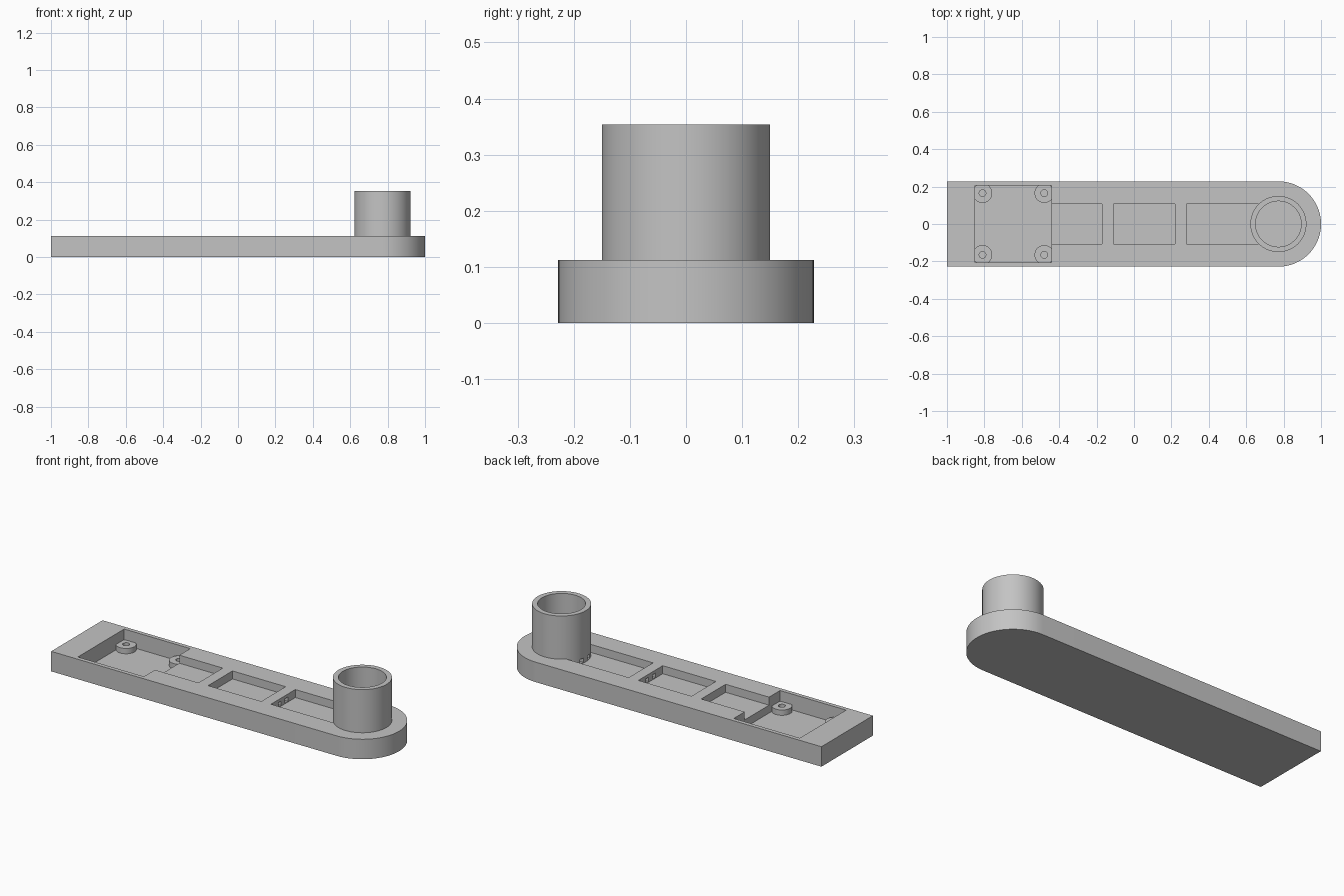
import bpy
import bmesh
import math
from mathutils import Matrix, Vector

cube = bpy.data.objects.get("Cube")
if cube:
    bpy.data.objects.remove(cube, do_unlink=True)

HALF_W, TOP = 0.228, 0.112       # base half width and height
BOARD_Z, WIRE_Z = 0.023, 0.067   # deep and shallow pocket floors
ROUND_X = 1 - HALF_W             # centre of the rounded end
ABOVE = 0.2

grey = bpy.data.materials.new("plain grey")
grey.use_nodes = True
colour = (0.55, 0.55, 0.55, 1)
grey.diffuse_color = colour
grey.node_tree.nodes["Principled BSDF"].inputs["Base Color"].default_value = colour


def make(name, bm):
    mesh = bpy.data.meshes.new(name)
    bm.to_mesh(mesh)
    bm.free()
    mesh.materials.append(grey)
    obj = bpy.data.objects.new(name, mesh)
    bpy.context.collection.objects.link(obj)
    return obj


def box(name, x, y, z):
    bm = bmesh.new()
    size = [b - a for a, b in (x, y, z)]
    mid = Vector([(a + b) / 2 for a, b in (x, y, z)])
    bmesh.ops.create_cube(bm, size=1, matrix=Matrix.Translation(mid) @ Matrix.Diagonal((*size, 1)))
    return make(name, bm)


def cylinder(name, x, y, radius, z0, z1, sides=64):
    bm = bmesh.new()
    bmesh.ops.create_cone(bm, cap_ends=True, segments=sides, radius1=radius, radius2=radius,
                          depth=z1 - z0, matrix=Matrix.Translation((x, y, (z0 + z1) / 2)))
    return make(name, bm)


def cut(target, cutter, keep=False):
    mod = target.modifiers.new("cut", "BOOLEAN")
    mod.operation = "DIFFERENCE"
    mod.solver = "EXACT"
    mod.object = cutter
    bpy.context.view_layer.update()
    graph = bpy.context.evaluated_depsgraph_get()
    mesh = bpy.data.meshes.new_from_object(target.evaluated_get(graph))
    target.modifiers.clear()
    target.data = mesh
    if not keep:
        bpy.data.objects.remove(cutter, do_unlink=True)


# Base plate: square at one end, half round at the other
bm = bmesh.new()
outline = [(-1, HALF_W), (-1, -HALF_W)]
for i in range(49):
    a = -math.pi / 2 + math.pi * i / 48
    outline.append((ROUND_X + HALF_W * math.cos(a), HALF_W * math.sin(a)))
face = bm.faces.new([bm.verts.new((x, y, 0)) for x, y in outline])
solid = bmesh.ops.extrude_face_region(bm, geom=[face])
bmesh.ops.translate(bm, vec=(0, 0, TOP),
                    verts=[v for v in solid["geom"] if isinstance(v, bmesh.types.BMVert)])
bmesh.ops.recalc_face_normals(bm, faces=bm.faces)
base = make("base_plate", bm)

# Shallow channel pockets, the last one running up to the tube
for x in ((-0.5, -0.17), (-0.11, 0.22), (0.28, ROUND_X)):
    cut(base, box("channel_cutter", x, (-0.108, 0.108), (WIRE_Z, ABOVE)))
cut(base, cylinder("socket_cutter", ROUND_X, 0, 0.136, WIRE_Z, ABOVE))

# Deep pocket that leaves four mounting bosses standing
pocket = box("pocket_cutter", (-0.85, -0.44), (-0.205, 0.205), (BOARD_Z, ABOVE))
bosses = [(x, y) for x in (-0.81, -0.48) for y in (-0.165, 0.165)]
for x, y in bosses:
    cut(pocket, cylinder("boss_cutter", x, y, 0.052, 0, 0.053, 40))
cut(base, pocket)
for x, y in bosses:
    cut(base, cylinder("screw_hole_cutter", x, y, 0.018, BOARD_Z, 0.07, 24))

# Upright tube standing on the channel floor
tube = cylinder("upright_tube", ROUND_X, 0, 0.15, 0.05, 0.354)
cut(tube, cylinder("bore_cutter", ROUND_X, 0, 0.122, 0.01, 0.5))

# Small wire slots through the rib and the tube wall
for y in (-0.03, 0.03):
    slot = box("slot_cutter", (0.15, 0.7), (y - 0.012, y + 0.012), (0.071, 0.095))
    cut(base, slot, keep=True)
    cut(tube, slot)

# Smooth round walls with crisp edges
bpy.ops.object.select_all(action="DESELECT")
for part in (base, tube):
    part.select_set(True)
    bpy.context.view_layer.objects.active = part
bpy.ops.object.shade_smooth_by_angle(angle=math.radians(30))
